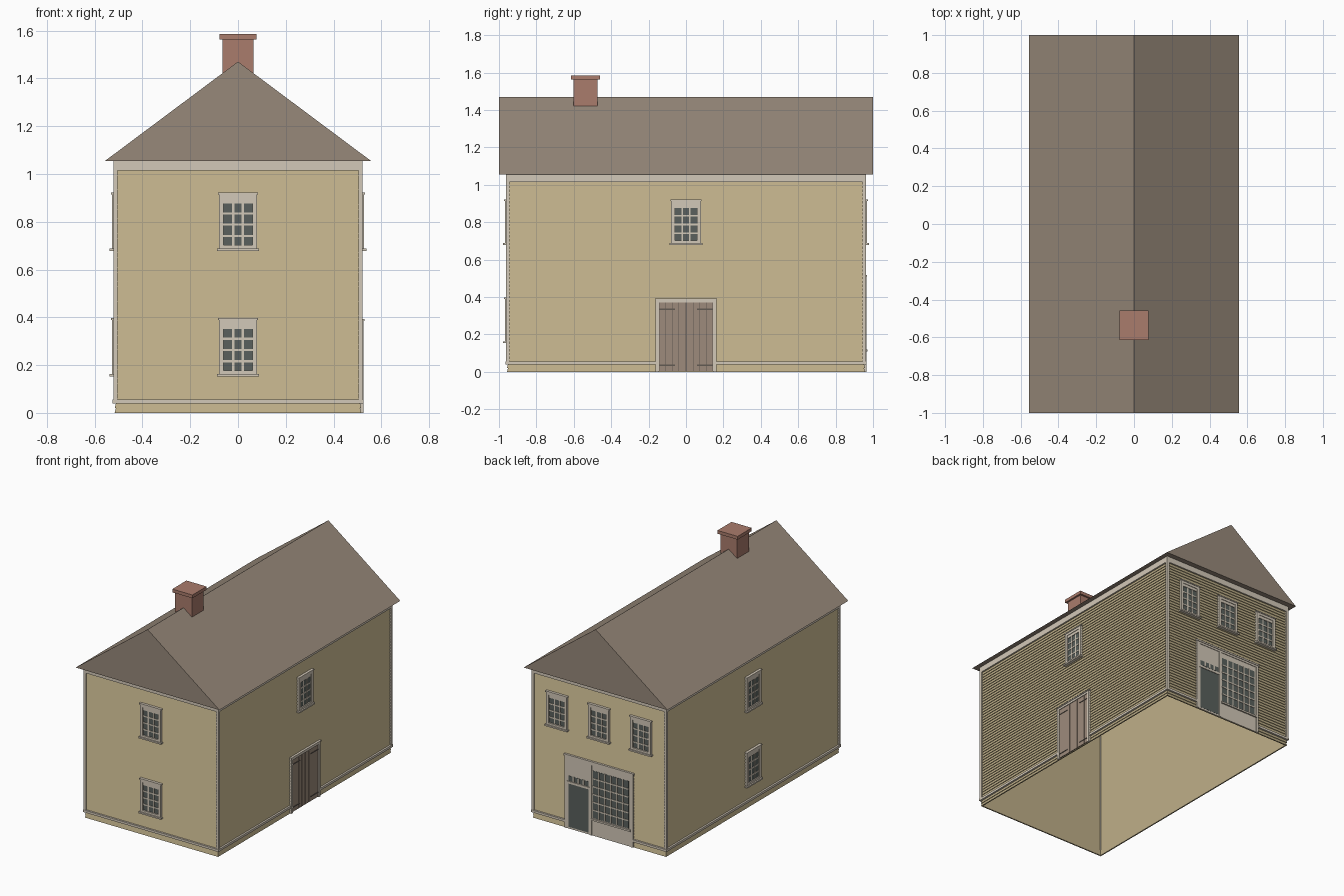
import bpy
import bmesh
import math
from mathutils import Matrix, Vector

if "Cube" in bpy.data.objects:
    bpy.data.objects.remove(bpy.data.objects["Cube"], do_unlink=True)

HX, HY = 0.516, 0.957      # half width and half length of the walls
EAVE, RIDGE = 1.055, 1.47


def material(name, rgb):
    mat = bpy.data.materials.new(name)
    mat.use_nodes = True
    color = (*rgb, 1)
    mat.diffuse_color = color
    node = mat.node_tree.nodes["Principled BSDF"]
    node.inputs["Base Color"].default_value = color
    node.inputs["Roughness"].default_value = 0.9
    return mat


SIDING = material("tan siding", (0.52, 0.43, 0.25))
TRIM = material("pale trim", (0.65, 0.58, 0.48))
ROOF = material("brown shingle", (0.31, 0.25, 0.195))
BRICK = material("red brick", (0.40, 0.20, 0.15))
GLASS = material("dark glass", (0.10, 0.118, 0.11))
DOOR = material("brown door wood", (0.34, 0.26, 0.20))
IRON = material("dark iron", (0.12, 0.10, 0.085))

# Each wall: turn about z, distance of its plane from the centre, half width
WALLS = {
    "front": (0, HY, HX),
    "left": (90, HX, HY),
    "back": (180, HY, HX),
    "right": (270, HX, HY),
}


def finish(name, bm, mats):
    mesh = bpy.data.meshes.new(name)
    bm.normal_update()
    bm.to_mesh(mesh)
    bm.free()
    for mat in mats:
        mesh.materials.append(mat)
    obj = bpy.data.objects.new(name, mesh)
    bpy.context.collection.objects.link(obj)
    return obj


def add_box(bm, lo, hi, index=0):
    lo, hi = Vector(lo), Vector(hi)
    place = Matrix.Translation((lo + hi) / 2) @ Matrix.Diagonal((*(hi - lo), 1))
    made = bmesh.ops.create_cube(bm, size=1, matrix=place)
    for face in {f for v in made["verts"] for f in v.link_faces}:
        face.material_index = index


class WallPart:
    """Collects boxes given in wall coordinates: along, up and outwards."""

    def __init__(self, name, wall, mats):
        self.name, self.mats = name, mats
        self.turn, self.plane, self.half = WALLS[wall]
        self.bm = bmesh.new()

    def box(self, u0, u1, z0, z1, out, mat, back=-0.004):
        add_box(self.bm, (u0, -self.plane - out, z0),
                (u1, -self.plane - back, z1), self.mats.index(mat))

    def frame(self, u0, u1, z0, z1, width, out, mat, sill=True):
        self.box(u0, u0 + width, z0, z1, out, mat)
        self.box(u1 - width, u1, z0, z1, out, mat)
        self.box(u0 + width, u1 - width, z1 - width, z1, out, mat)
        if sill:
            self.box(u0 + width, u1 - width, z0, z0 + width, out, mat)

    def panes(self, u0, u1, z0, z1, cols, rows, bar, out):
        self.box(u0, u1, z0, z1, out, GLASS)
        for i in range(1, cols):
            u = u0 + (u1 - u0) * i / cols
            self.box(u - bar / 2, u + bar / 2, z0, z1, out + 0.003, TRIM)
        for j in range(1, rows):
            z = z0 + (z1 - z0) * j / rows
            self.box(u0, u1, z - bar / 2, z + bar / 2, out + 0.003, TRIM)

    def done(self):
        bmesh.ops.rotate(self.bm, verts=self.bm.verts,
                         matrix=Matrix.Rotation(math.radians(self.turn), 3, "Z"))
        return finish(self.name, self.bm, self.mats)


# Clapboard walls: overlapping boards outside, a plain skin inside, open below
def clapboard_walls(boards=52, step=0.005, skin=0.009):
    bm = bmesh.new()
    height = EAVE / boards
    levels = []
    for i in range(boards):
        levels += [(0, i * height), (step, (i + 1) * height)]
    levels += [(skin, EAVE), (skin, 0)]
    rings = []
    for inset, z in levels:
        x, y = HX - inset, HY - inset
        rings.append([bm.verts.new((sx * x, sy * y, z))
                      for sx, sy in ((-1, -1), (1, -1), (1, 1), (-1, 1))])
    for low, high in zip(rings, rings[1:] + rings[:1]):
        for i in range(4):
            j = (i + 1) % 4
            bm.faces.new((low[i], low[j], high[j], high[i]))
    return finish("clapboard_walls", bm, [SIDING])


clapboard_walls()

# Roof: solid gable prism
bm = bmesh.new()
gable = [bm.verts.new(p) for p in
         ((-0.556, -1, EAVE), (0.556, -1, EAVE), (0, -1, RIDGE))]
end = bmesh.ops.extrude_face_region(bm, geom=[bm.faces.new(gable)])
bmesh.ops.translate(bm, vec=(0, 2, 0),
                    verts=[g for g in end["geom"] if isinstance(g, bmesh.types.BMVert)])
if not any(f.normal.y < -0.9 for f in bm.faces):
    bmesh.ops.contextual_create(bm, geom=gable)
bmesh.ops.recalc_face_normals(bm, faces=bm.faces)
finish("gable_roof", bm, [ROOF])

# Chimney with cap
bm = bmesh.new()
add_box(bm, (-0.065, -0.602, 1.36), (0.065, -0.472, 1.562))
add_box(bm, (-0.078, -0.615, 1.562), (0.078, -0.459, 1.585))
finish("chimney", bm, [BRICK])

# Corner boards
bm = bmesh.new()
for sx in (-1, 1):
    for sy in (-1, 1):
        outer = (sx * (HX + 0.006), sy * (HY + 0.006))
        inner = (sx * (HX - 0.012), sy * (HY - 0.012))
        add_box(bm, (*map(min, outer, inner), 0.04), (*map(max, outer, inner), EAVE))
finish("corner_boards", bm, [TRIM])

# Frieze under the eaves and base band, broken at the doorways
GAPS = {"left": (-0.16, 0.16), "back": (-0.265, 0.265)}
for wall in WALLS:
    part = WallPart(wall + "_trim_bands", wall, [TRIM])
    edge = part.half + 0.006
    part.box(-edge, edge, 1.015, EAVE, 0.006, TRIM)
    left, right = GAPS.get(wall, (0, 0))
    for u0, u1 in ((-edge - 0.003, left), (right, edge + 0.003)):
        part.box(u0, u1, 0.04, 0.056, 0.009, TRIM)
    part.done()


# Sash windows with casing, cap, sill and twelve panes
def sash_window(name, wall, u, z):
    part = WallPart(name, wall, [TRIM, GLASS])
    part.frame(u - 0.08, u + 0.08, z, z + 0.235, 0.02, 0.012, TRIM)
    part.box(u - 0.06, u + 0.06, z + 0.195, z + 0.215, 0.008, TRIM)
    part.panes(u - 0.06, u + 0.06, z + 0.012, z + 0.2, 3, 4, 0.009, 0.003)
    part.box(u - 0.084, u + 0.084, z + 0.232, z + 0.24, 0.016, TRIM)
    part.box(u - 0.087, u + 0.087, z - 0.004, z + 0.006, 0.021, TRIM)
    part.done()


LOWER, UPPER = 0.157, 0.682
for wall in ("front", "right"):
    sash_window(wall + "_lower_window", wall, 0, LOWER)
    sash_window(wall + "_upper_window", wall, 0, UPPER)
sash_window("left_upper_window", "left", 0, UPPER)
for label, u in (("a", -0.325), ("b", 0), ("c", 0.325)):
    sash_window("back_upper_window_" + label, "back", u, UPPER)

# Plank double door with strap hinges
part = WallPart("double_door", "left", [TRIM, DOOR, IRON])
part.frame(-0.162, 0.162, 0, 0.388, 0.018, 0.010, TRIM, sill=False)
part.box(-0.166, 0.166, 0.384, 0.392, 0.014, TRIM)
part.box(-0.144, 0.144, 0.004, 0.37, 0.002, IRON)
seams = (0.002, 0.04, 0.074, 0.11, 0.144)
for side in (-1, 1):
    for a, b in zip(seams, seams[1:]):
        ends = sorted((side * a, side * (b - 0.002)))
        part.box(*ends, 0.004, 0.37, 0.005, DOOR)
    for z in (0.035, 0.335):
        ends = sorted((side * 0.06, side * 0.144))
        part.box(*ends, z - 0.003, z + 0.003, 0.008, IRON)
part.done()

# Shop front: panelled surround, door with transom, wide display window
part = WallPart("shop_front", "back", [TRIM, GLASS])
part.box(-0.265, 0.265, 0, 0.51, 0.004, TRIM)
part.frame(-0.265, 0.265, 0, 0.51, 0.018, 0.008, TRIM, sill=False)
part.box(-0.27, 0.27, 0.506, 0.518, 0.012, TRIM)
part.box(-0.072, -0.056, 0, 0.5, 0.008, TRIM)
part.box(-0.235, -0.08, 0.012, 0.315, 0.005, GLASS)
part.panes(-0.235, -0.08, 0.335, 0.37, 4, 1, 0.01, 0.005)
part.box(-0.247, -0.072, 0.316, 0.332, 0.008, TRIM)
part.panes(-0.048, 0.23, 0.125, 0.455, 6, 6, 0.009, 0.005)
part.box(-0.056, 0.247, 0.108, 0.12, 0.014, TRIM)
part.done()
